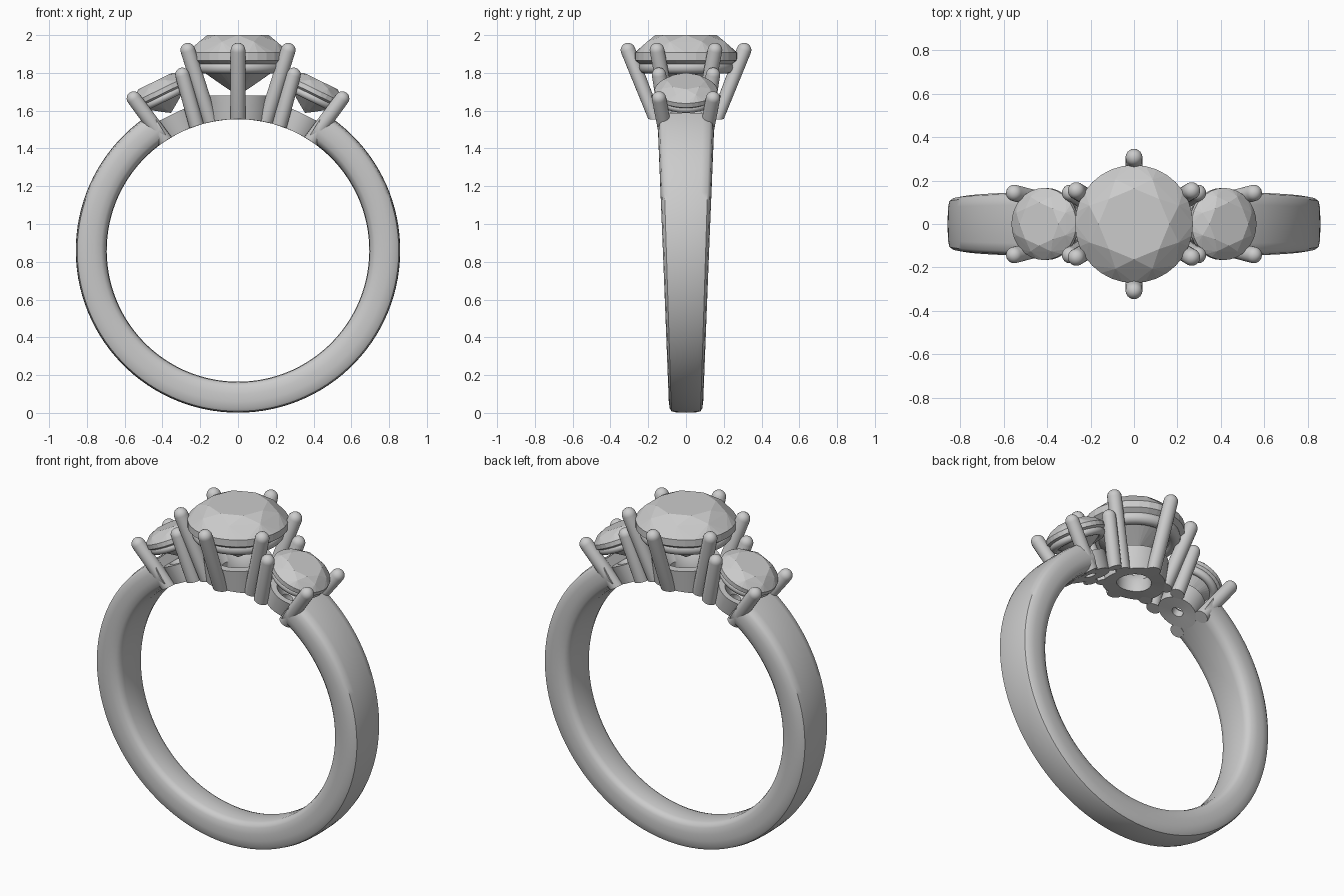
import bpy, bmesh
from math import sin, cos, pi, radians, sqrt
from mathutils import Vector, Matrix

if "Cube" in bpy.data.objects:
    bpy.data.objects.remove(bpy.data.objects["Cube"])

C = 0.86        # height of the ring centre
R_IN = 0.695    # finger hole radius


def finish(name, bm, frame, smooth=True):
    """Place in a head frame, trim to the finger hole and make the object."""
    bm.transform(frame)
    for v in bm.verts:
        r = sqrt(v.co.x ** 2 + (v.co.z - C) ** 2)
        if r < R_IN - 1e-4:
            v.co.x *= R_IN / r
            v.co.z = C + (v.co.z - C) * R_IN / r
    bmesh.ops.remove_doubles(bm, verts=bm.verts, dist=1e-5)
    bmesh.ops.recalc_face_normals(bm, faces=bm.faces)
    me = bpy.data.meshes.new(name)
    bm.to_mesh(me)
    bm.free()
    ob = bpy.data.objects.new(name, me)
    bpy.context.collection.objects.link(ob)
    if smooth:
        bpy.ops.object.select_all(action='DESELECT')
        bpy.context.view_layer.objects.active = ob
        ob.select_set(True)
        bpy.ops.object.shade_smooth_by_angle(angle=radians(40))
    return ob


def lathe(profile, n, closed):
    """Revolve (radius, height) points about z."""
    bm = bmesh.new()
    rings = [[bm.verts.new((r * cos(2 * pi * i / n), r * sin(2 * pi * i / n), h))
              for i in range(n)] for r, h in profile]
    for k in range(len(rings) if closed else len(rings) - 1):
        a, b = rings[k], rings[(k + 1) % len(rings)]
        for i in range(n):
            j = (i + 1) % n
            bm.faces.new((a[i], a[j], b[j], b[i]))
    if not closed:
        bm.faces.new(rings[0][::-1])
        bm.faces.new(rings[-1])
    return bm


def prong(name, p0, p1, r, frame):
    p0, p1 = Vector(p0), Vector(p1)
    L = (p1 - p0).length
    prof = [(r, 0), (r, L)] + [(r * cos(a), L + r * sin(a))
                               for a in (radians(15 * k) for k in (1, 2, 3, 4, 5, 5.7))]
    bm = lathe(prof, 20, False)
    bm.transform(Matrix.Translation(p0) @ (p1 - p0).to_track_quat('Z', 'Y').to_matrix().to_4x4())
    finish(name, bm, frame)


def stone(name, r, table, girdle, culet, frame):
    """Brilliant cut as the hull of its facet rings."""
    bm = bmesh.new()
    thick, crown = 0.15 * r, table - girdle

    def ring(n, rad, h, off=0.0):
        for i in range(n):
            a = 2 * pi * (i + off) / n
            bm.verts.new((rad * cos(a), rad * sin(a), h))
    ring(8, r * 0.6, table)
    ring(8, r * 0.82, girdle + crown * 0.62, 0.5)
    ring(32, r, girdle)
    ring(32, r, girdle - thick)
    ring(8, r * 0.25, culet + (girdle - thick - culet) * 0.22, 0.5)
    bm.verts.new((0, 0, culet))
    bmesh.ops.convex_hull(bm, input=bm.verts)
    bmesh.ops.dissolve_limit(bm, angle_limit=radians(1), verts=bm.verts, edges=bm.edges)
    finish(name, bm, frame, smooth=False)


def seat(name, r, tube, h, frame):
    prof = [(r + tube * cos(2 * pi * k / 14), h + tube * sin(2 * pi * k / 14)) for k in range(14)]
    finish(name, lathe(prof, 48, True), frame)


def cup(name, hole, low, high, wall, top, frame):
    prof = [(hole, 0.655), (low, 0.655), (high, top), (high - wall, top), (hole, top - 0.06)]
    finish(name, lathe(prof, 48, True), frame)


# Tapered band, open at the top where the heads sit
half = [(0, .859), (.6, .857), (.85, .851), (.95, .835), (1, .80), (1, .76),
        (.94, .725), (.82, .706), (.6, .698), (0, .695)]
section = half + [(-u, r) for u, r in half[-2:0:-1]]
bm = bmesh.new()
N, start = 96, radians(32)
rings = []
for i in range(N + 1):
    a = start + (2 * pi - 2 * start) * i / N
    w = 0.088 + 0.04 * (C + 0.78 * cos(a))
    rings.append([bm.verts.new((r * sin(a), u * w, C + r * cos(a))) for u, r in section])
M = len(section)
for a, b in zip(rings, rings[1:]):
    for k in range(M):
        bm.faces.new((a[k], a[(k + 1) % M], b[(k + 1) % M], b[k]))
bm.faces.new(rings[0])
bm.faces.new(rings[-1][::-1])
finish("band", bm, Matrix.Identity(4))

# Centre head: six prongs, cup, seat ring and stone
mid = Matrix.Translation((0, 0, C))
stone("centre_stone", 0.272, 1.14, 1.047, 0.82, mid)
seat("centre_seat", 0.215, 0.035, 0.97, mid)
cup("centre_cup", 0.09, 0.165, 0.185, 0.05, 0.82, mid)
for i in range(6):
    a = radians(30 + 60 * i)
    prong(f"centre_prong_{i + 1}", (0.163 * cos(a), 0.163 * sin(a), 0.66),
          (0.307 * cos(a), 0.307 * sin(a), 1.06), 0.039, mid)

# Side heads: four prongs, cup, seat ring and stone, tilted with the band
for side, s in (("left", -1), ("right", 1)):
    fr = Matrix.Translation((0, 0, C)) @ Matrix.Rotation(s * radians(26), 4, 'Y')
    stone(f"{side}_stone", 0.166, 0.998, 0.947, 0.81, fr)
    seat(f"{side}_seat", 0.133, 0.023, 0.90, fr)
    cup(f"{side}_cup", 0.03, 0.105, 0.12, 0.035, 0.80, fr)
    for i, (px, py) in enumerate(((1, 1), (1, -1), (-1, 1), (-1, -1))):
        prong(f"{side}_prong_{i + 1}", (0.088 * px, 0.1 * py, 0.66),
              (0.143 * px, 0.143 * py, 0.965), 0.038, fr)
